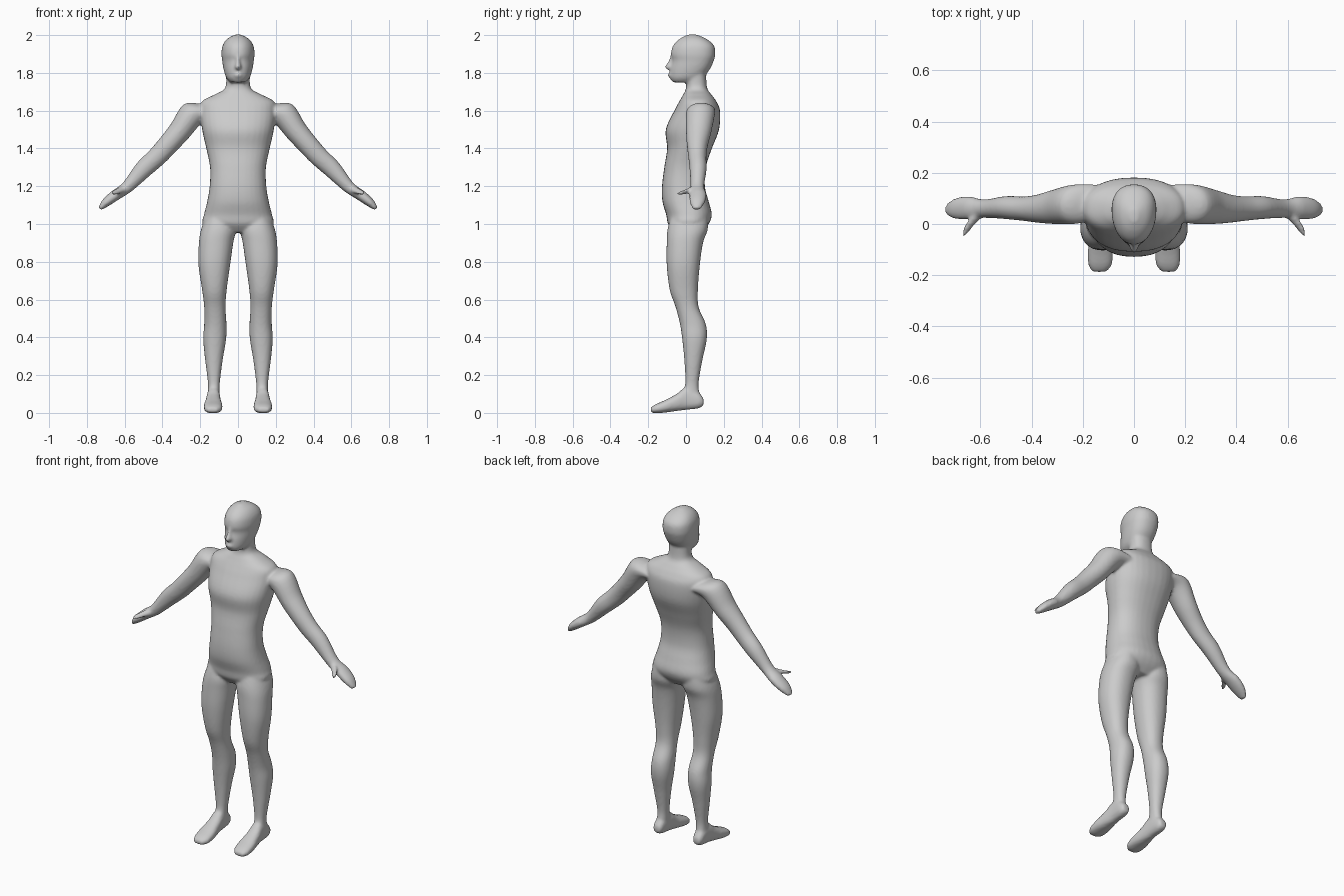
import bpy, bmesh, math
from mathutils import Vector

if "Cube" in bpy.data.objects:
    bpy.data.objects.remove(bpy.data.objects["Cube"], do_unlink=True)

SIDES, STEPS = 32, 5
bm = bmesh.new()


def catmull(a, b, c, d, t):
    return 0.5 * (2 * b + (c - a) * t + (2 * a - 5 * b + 4 * c - d) * t * t
                  + (3 * b - a - 3 * c + d) * t ** 3)


def densify(rows):
    """Smoothly interpolate between cross-sections."""
    n, out = len(rows), []
    for i in range(n - 1):
        keys = [rows[max(0, min(n - 1, i + k))] for k in (-1, 0, 1, 2)]
        for s in range(STEPS):
            out.append([catmull(*v, s / STEPS) for v in zip(*keys)])
    return out + [list(rows[-1])]


def loft(rows, place, power=2.0, taper=0.0, sign=1):
    """Skin closed rings; place(row, a, b) maps a unit-circle point to space."""
    rings = []
    for row in densify(rows):
        ring = []
        for k in range(SIDES):
            t = math.tau * k / SIDES
            c, s = math.cos(t), math.sin(t)
            a = math.copysign(abs(c) ** (2 / power), c) * (1 + taper * s)
            b = math.copysign(abs(s) ** (2 / power), s)
            p = place(row, a, b)
            ring.append(bm.verts.new((p.x * sign, p.y, p.z)))
        rings.append(ring)
    for r, q in zip(rings, rings[1:]):
        for k in range(SIDES):
            j = (k + 1) % SIDES
            bm.faces.new((r[k], r[j], q[j], q[k]))
    bm.faces.new(rings[0])
    bm.faces.new(rings[-1])


def span(lo, hi, t):
    return (lo + hi) / 2 + (hi - lo) / 2 * t


def central(r, a, b):      # row: z, half width, front, back
    return Vector((r[1] * a, span(r[2], r[3], b), r[0]))


def upright(r, a, b):      # row: z, inner, outer, front, back
    return Vector((span(r[1], r[2], a), span(r[3], r[4], b), r[0]))


def lengthwise(r, a, b):   # row: y, inner, outer, bottom, top
    return Vector((span(r[1], r[2], a), r[0], span(r[3], r[4], b)))


def slanted(r, a, b):      # row: x, y, z, thickness, depth
    return Vector((r[0] + 0.74 * r[3] * a, r[1] + r[4] * b, r[2] + 0.67 * r[3] * a))


# Torso and neck
loft([(.955, .10, -.06, .08), (1, .185, -.095, .12), (1.05, .18, -.105, .137),
      (1.12, .163, -.125, .12), (1.2, .15, -.127, .1), (1.3, .148, -.115, .105),
      (1.4, .168, -.1, .137), (1.5, .19, -.107, .175), (1.6, .2, -.062, .18),
      (1.65, .19, -.035, .16), (1.685, .125, -.015, .135),
      (1.72, .068, 0, .112), (1.8, .064, 0, .106)], central, power=2.3)

# Head
loft([(1.75, .04, -.07, .05), (1.775, .062, -.085, .09), (1.82, .076, -.083, .127),
      (1.865, .083, -.074, .147), (1.9, .087, -.08, .155), (1.945, .081, -.068, .148),
      (1.98, .057, -.034, .108), (2.003, .015, .01, .055)], central, power=2.2, taper=.13)

# Nose and lips
loft([(1.89, .01, -.084, -.05), (1.86, .011, -.094, -.05), (1.832, .018, -.113, -.05),
      (1.815, .012, -.095, -.05)], central)
loft([(1.802, .018, -.09, -.05), (1.788, .026, -.097, -.04),
      (1.774, .018, -.09, -.05)], central)

for side in (1, -1):
    # Leg
    loft([(1.04, .03, .17, -.08, .115), (.97, .012, .196, -.098, .115),
          (.9, .025, .207, -.102, .09), (.78, .042, .209, -.102, .073),
          (.65, .06, .19, -.086, .063), (.56, .066, .179, -.055, .067),
          (.47, .061, .179, -.032, .105), (.39, .063, .184, -.02, .11),
          (.28, .081, .174, -.009, .087), (.16, .096, .159, -.004, .067),
          (.1, .098, .16, -.02, .072), (.04, .102, .158, -.02, .08)],
         upright, power=2.2, sign=side)
    # Foot
    loft([(.093, .11, .152, .04, .075), (.065, .1, .162, .024, .11),
          (0, .095, .165, .016, .135), (-.05, .09, .172, .01, .1),
          (-.11, .082, .181, .002, .068), (-.16, .087, .178, -.002, .046),
          (-.187, .108, .162, .004, .028)], lengthwise, power=2.4, sign=side)
    # Arm and hand
    loft([(.15, .085, 1.595, .06, .07), (.235, .077, 1.587, .07, .077),
          (.312, .067, 1.488, .06, .067), (.375, .06, 1.415, .055, .055),
          (.43, .06, 1.355, .052, .048), (.5, .064, 1.29, .048, .045),
          (.585, .06, 1.197, .033, .036), (.645, .063, 1.155, .03, .045),
          (.697, .06, 1.115, .024, .04), (.732, .056, 1.08, .011, .02)],
         slanted, sign=side)
    # Thumb
    loft([(.6, .045, 1.19, .02, .02), (.635, .005, 1.173, .018, .018),
          (.655, -.022, 1.165, .015, .016), (.668, -.044, 1.157, .009, .01)],
         slanted, sign=side)

bmesh.ops.recalc_face_normals(bm, faces=bm.faces)
mesh = bpy.data.meshes.new("body")
bm.to_mesh(mesh)
bm.free()
body = bpy.data.objects.new("body", mesh)
bpy.context.collection.objects.link(body)

# Fuse the parts into one continuous skin
remesh = body.modifiers.new("fuse", 'REMESH')
remesh.mode = 'VOXEL'
remesh.voxel_size = 0.008
soften = body.modifiers.new("soften", 'SMOOTH')
soften.factor = 0.5
soften.iterations = 5
bpy.context.view_layer.objects.active = body
body.select_set(True)
for name in ("fuse", "soften"):
    bpy.ops.object.modifier_apply(modifier=name)
bpy.ops.object.shade_smooth()

# Plain grey finish
grey = bpy.data.materials.new("light grey")
grey.use_nodes = True
colour = (0.6, 0.6, 0.6, 1)
grey.diffuse_color = colour
grey.node_tree.nodes["Principled BSDF"].inputs["Base Color"].default_value = colour
body.data.materials.clear()
body.data.materials.append(grey)
